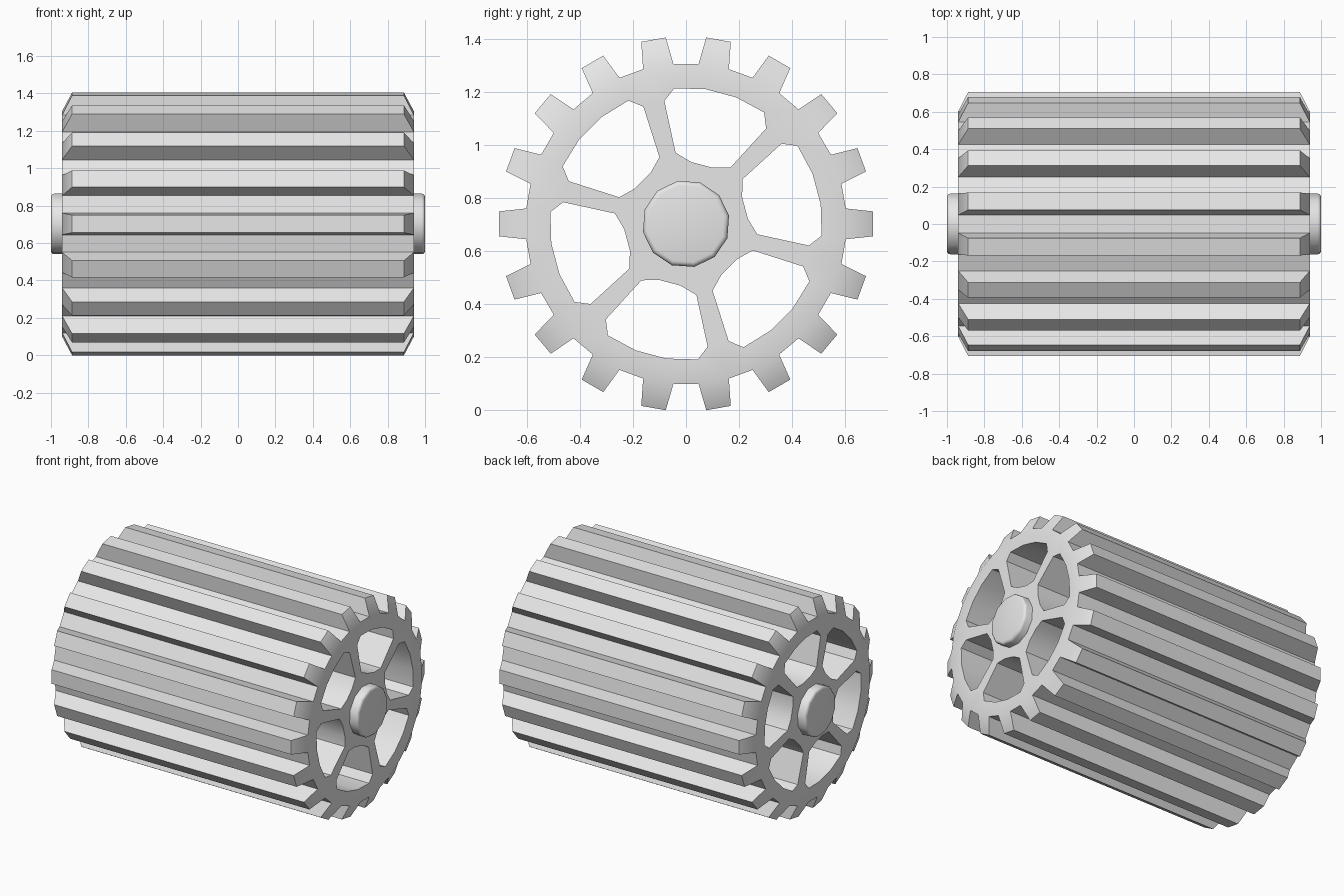
import bpy, bmesh, math
from mathutils import Vector

CENTRE_Z = 0.7025
TEETH = 18
ROOT_R, TIP_R = 0.605, 0.705
ROOT_HALF_ANGLE = 5.5
TIP_HALF_WIDTH = 0.047
FACE_X, TIP_X = 0.94, 0.887

cube = bpy.data.objects.get("Cube")
if cube:
    bpy.data.objects.remove(cube, do_unlink=True)

grey = bpy.data.materials.new("light_grey")
grey.use_nodes = True
grey.diffuse_color = (0.8, 0.8, 0.8, 1)
grey.node_tree.nodes["Principled BSDF"].inputs["Base Color"].default_value = (0.8, 0.8, 0.8, 1)


def polar(x, radius, degrees):
    a = math.radians(degrees)
    return Vector((x, radius * math.cos(a), CENTRE_Z + radius * math.sin(a)))


def finish(bm, name, angle):
    bmesh.ops.recalc_face_normals(bm, faces=bm.faces)
    mesh = bpy.data.meshes.new(name)
    bm.to_mesh(mesh)
    bm.free()
    mesh.materials.append(grey)
    obj = bpy.data.objects.new(name, mesh)
    bpy.context.collection.objects.link(obj)
    bpy.ops.object.select_all(action='DESELECT')
    obj.select_set(True)
    bpy.context.view_layer.objects.active = obj
    bpy.ops.object.shade_smooth_by_angle(angle=math.radians(angle))
    return obj


def tube(bm, profile):
    """Walls along x through a closed (radius, angle) profile; returns walls and both rim loops."""
    rims = [[bm.verts.new(polar(x, r, a)) for r, a in profile] for x in (-FACE_X, FACE_X)]
    walls, n = [], len(profile)
    for i in range(n):
        j = (i + 1) % n
        walls.append(bm.faces.new((rims[0][i], rims[0][j], rims[1][j], rims[1][i])))
    edges = [[bm.edges.get((rim[i], rim[(i + 1) % n])) for i in range(n)] for rim in rims]
    return walls, edges


# Gear drum: rim outline with alternating tooth roots and gaps
bm = bmesh.new()
pitch = 360 / TEETH
rim = [(ROOT_R, i * pitch + s * ROOT_HALF_ANGLE) for i in range(TEETH) for s in (-1, 1)]
outer_walls, cap_edges = tube(bm, rim)

# Six windows between the spokes: half outline mirrored about its middle
half = [(0.234, 10.2), (0.271, 23.3), (0.47, 25), (0.513, 20), (0.513, 6.7)]
window = half + [(r, -a) for r, a in reversed(half)]
for k in range(6):
    middle = 15 + 60 * k
    _, edges = tube(bm, [(r, middle + a) for r, a in window])
    for side in (0, 1):
        cap_edges[side] += edges[side]

# End faces with the windows left open
for side, direction in ((0, -1), (1, 1)):
    bmesh.ops.triangle_fill(bm, use_beauty=True, edges=cap_edges[side], normal=(direction, 0, 0))

# Teeth: raise every other rim wall to a narrower, shorter tip
tip_radius = math.hypot(TIP_R, TIP_HALF_WIDTH)
tip_angle = math.degrees(math.atan2(TIP_HALF_WIDTH, TIP_R))
for i in range(TEETH):
    raised = bmesh.ops.extrude_discrete_faces(bm, faces=[outer_walls[2 * i]])["faces"][0]
    for v in raised.verts:
        around = math.degrees(math.atan2(v.co.z - CENTRE_Z, v.co.y)) - i * pitch
        around = (around + 180) % 360 - 180
        v.co = polar(math.copysign(TIP_X, v.co.x), tip_radius,
                     i * pitch + math.copysign(tip_angle, around))
finish(bm, "gear_drum", 35)

# Axle: twelve-sided rod with rounded ends
bm = bmesh.new()
ends = [[bm.verts.new(polar(x, 0.165, 11 + 30 * i)) for i in range(12)] for x in (-1, 1)]
caps = [bm.faces.new(loop) for loop in ends]
for i in range(12):
    j = (i + 1) % 12
    bm.faces.new((ends[0][i], ends[0][j], ends[1][j], ends[1][i]))
bmesh.ops.recalc_face_normals(bm, faces=bm.faces)
bmesh.ops.bevel(bm, geom=[e for f in caps for e in f.edges], offset=0.018,
                segments=3, profile=0.5, affect='EDGES')
finish(bm, "axle", 40)
